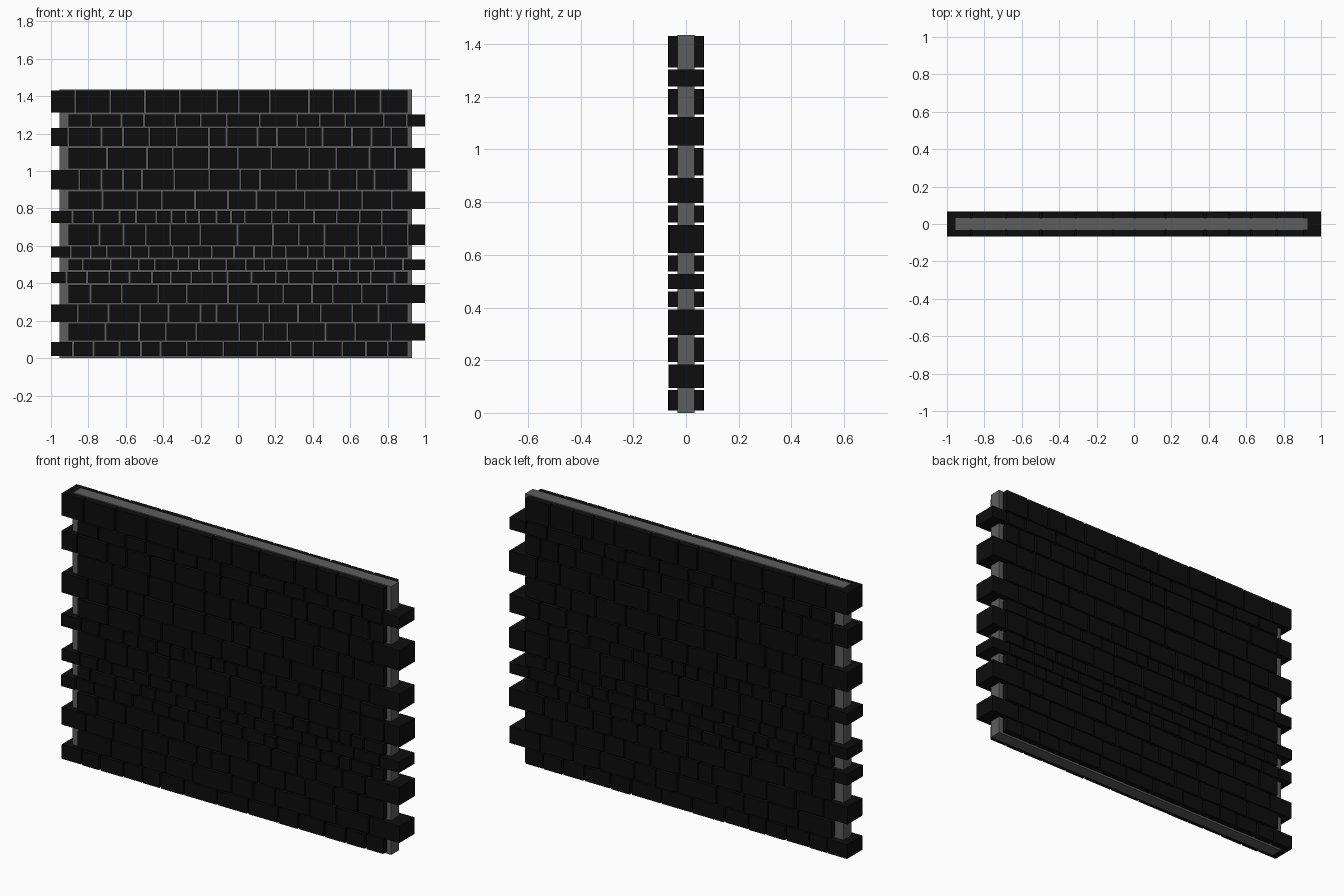
import bpy, bmesh, random
from mathutils import Matrix, Vector

if "Cube" in bpy.data.objects:
    bpy.data.objects.remove(bpy.data.objects["Cube"])

random.seed(4)
GAP = 0.009


def material(name, v):
    m = bpy.data.materials.new(name)
    m.diffuse_color = (v, v, v, 1)
    m.use_nodes = True
    m.node_tree.nodes["Principled BSDF"].inputs["Base Color"].default_value = m.diffuse_color
    return m


def add_box(bm, lo, hi):
    lo, hi = Vector(lo), Vector(hi)
    bmesh.ops.create_cube(bm, size=1, matrix=Matrix.Translation((lo + hi) / 2)
                          @ Matrix.Diagonal((*(hi - lo), 1)))


def finish(bm, name, mat):
    me = bpy.data.meshes.new(name)
    bm.to_mesh(me)
    bm.free()
    me.materials.append(mat)
    bpy.context.collection.objects.link(bpy.data.objects.new(name, me))


mortar = material("mortar", 0.11)
brick = material("dark_brick", 0.004)

# Mortar core, standing slightly proud of the top and bottom courses
bm = bmesh.new()
add_box(bm, (-0.955, -0.033, 0), (0.93, 0.033, 1.435))
finish(bm, "mortar_core", mortar)

# Courses: bottom z, top z, number of bricks
courses = [
    (0.010, 0.086, 14), (0.094, 0.184, 11), (0.193, 0.286, 13),
    (0.295, 0.392, 12), (0.401, 0.461, 18), (0.470, 0.528, 16),
    (0.537, 0.597, 19), (0.606, 0.714, 13), (0.723, 0.787, 18),
    (0.796, 0.892, 12), (0.901, 1.006, 13), (1.015, 1.124, 11),
    (1.133, 1.230, 15), (1.239, 1.303, 13), (1.312, 1.430, 12),
]

# Through-bricks of uneven length and depth; courses toothed alternately at the ends
for row, (z0, z1, count) in enumerate(courses):
    left, right = (-1.0, 0.905) if row % 2 == 0 else (-0.905, 1.0)
    widths = [random.uniform(0.65, 1.35) for _ in range(count)]
    scale = (right - left + GAP) / sum(widths)
    bm = bmesh.new()
    x = left
    for w in widths:
        front, back = random.uniform(0.062, 0.068), random.uniform(0.062, 0.068)
        add_box(bm, (x, -front, z0), (x + w * scale - GAP, back, z1))
        x += w * scale
    finish(bm, f"brick_course_{row + 1}", brick)
